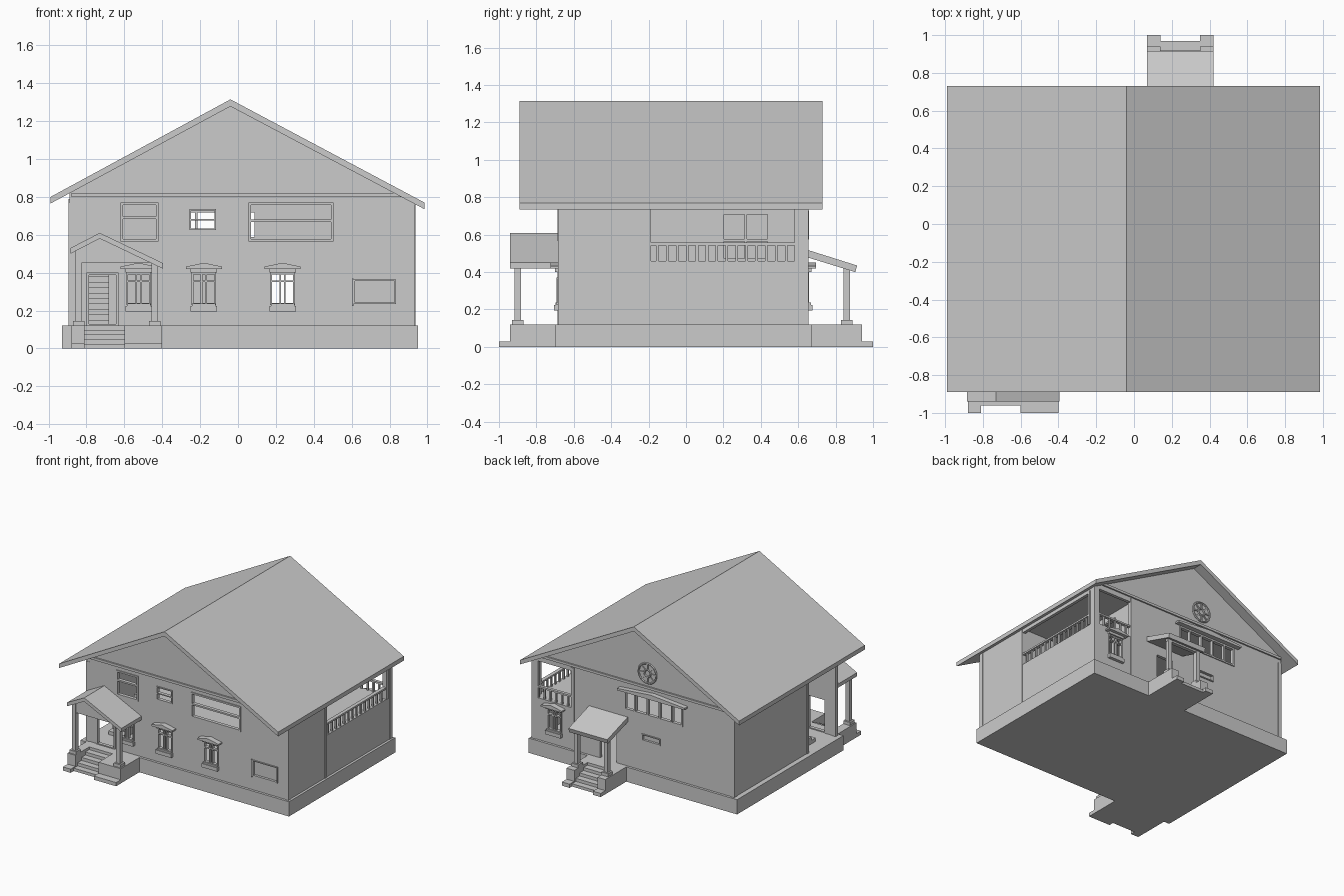
import bpy, bmesh, math
from mathutils import Matrix, Vector

if "Cube" in bpy.data.objects:
    bpy.data.objects.remove(bpy.data.objects["Cube"])

FRONT, BACK, LEFT, RIGHT = -0.68, 0.65, -0.89, 0.93
FLOOR, TOP, T = 0.12, 0.775, 0.025


def finish(name, bm):
    bmesh.ops.recalc_face_normals(bm, faces=bm.faces)
    me = bpy.data.meshes.new(name)
    bm.to_mesh(me)
    bm.free()
    ob = bpy.data.objects.new(name, me)
    bpy.context.collection.objects.link(ob)
    return ob


def boxes(name, items):
    """One object from boxes (x0, x1, y0, y1, z0, z1)."""
    bm = bmesh.new()
    for x0, x1, y0, y1, z0, z1 in items:
        m = Matrix.Translation(((x0 + x1) / 2, (y0 + y1) / 2, (z0 + z1) / 2))
        m = m @ Matrix.Diagonal((abs(x1 - x0), abs(y1 - y0), abs(z1 - z0), 1))
        bmesh.ops.create_cube(bm, size=1, matrix=m)
    return finish(name, bm)


def prism(name, pts, a, b, axis='y'):
    """Profile (u, z) extruded along y or x from a to b."""
    bm = bmesh.new()
    co = (lambda u, z: (u, a, z)) if axis == 'y' else (lambda u, z: (a, u, z))
    f = bm.faces.new([bm.verts.new(co(*p)) for p in pts])
    r = bmesh.ops.extrude_face_region(bm, geom=[f])
    d = Vector((0, b - a, 0)) if axis == 'y' else Vector((b - a, 0, 0))
    bmesh.ops.translate(bm, vec=d, verts=[v for v in r['geom'] if isinstance(v, bmesh.types.BMVert)])
    return finish(name, bm)


def wall(name, axis, pos, thick, u0, u1, z0, z1, holes=()):
    """Wall plane with rectangular openings (u0, u1, z0, z1), extruded by thick."""
    us = sorted({u0, u1, *[h[0] for h in holes], *[h[1] for h in holes]})
    zs = sorted({z0, z1, *[h[2] for h in holes], *[h[3] for h in holes]})
    bm = bmesh.new()
    for ua, ub in zip(us, us[1:]):
        for za, zb in zip(zs, zs[1:]):
            cu, cz = (ua + ub) / 2, (za + zb) / 2
            if any(h[0] < cu < h[1] and h[2] < cz < h[3] for h in holes):
                continue
            q = [(ua, za), (ub, za), (ub, zb), (ua, zb)]
            bm.faces.new([bm.verts.new((u, pos, z) if axis == 'y' else (pos, u, z)) for u, z in q])
    bmesh.ops.remove_doubles(bm, verts=bm.verts, dist=1e-5)
    r = bmesh.ops.extrude_face_region(bm, geom=bm.faces[:])
    d = (0, thick, 0) if axis == 'y' else (thick, 0, 0)
    bmesh.ops.translate(bm, vec=d, verts=[v for v in r['geom'] if isinstance(v, bmesh.types.BMVert)])
    return finish(name, bm)


def frame(name, axis, pos, s, u0, u1, z0, z1, verts=(), hors=(), w=0.013):
    """Window frame with bars; s is the outward sign."""
    a, b = pos - s * 0.02, pos + s * 0.008
    parts = [(u0, u0 + w, z0, z1), (u1 - w, u1, z0, z1), (u0, u1, z0, z0 + w), (u0, u1, z1 - w, z1)]
    parts += [(u - w / 2, u + w / 2, z0, z1) for u in verts]
    parts += [(u0, u1, z - w / 2, z + w / 2) for z in hors]
    y0, y1 = min(a, b), max(a, b)
    return boxes(name, [(p[0], p[1], y0, y1, p[2], p[3]) if axis == 'y' else
                        (y0, y1, p[0], p[1], p[2], p[3]) for p in parts])


def dressed_window(name, c, pos, s):
    """Ground floor window with sill, side trim and small pediment."""
    frame(name + "_frame", 'y', pos, s, c - .065, c + .065, .23, .40, [c - .012, c + .012], [.355], .01)
    boxes(name + "_sill", [(c - .07, c + .07, pos, pos + s * .025, .195, .225),
                           (c - .062, c + .062, pos, pos + s * .018, .225, .237),
                           (c - .07, c + .07, pos, pos + s * .02, .40, .42)])
    prism(name + "_pediment", [(c - .095, .42), (c + .095, .42), (c + .095, .432), (c, .452), (c - .095, .432)],
          pos, pos + s * .045)


# Foundation
boxes("foundation", [(-.93, .95, -.70, .67, 0, FLOOR)])

# Outer walls with openings
low = [-.525, -.18, .235]
win = lambda c: (c - .06, c + .06, .235, .395)
wall("front_wall", 'y', FRONT, T, LEFT, RIGHT, FLOOR, TOP,
     [win(c) for c in low] + [(-.79, -.64, FLOOR, .39), (-.61, -.43, .575, .765), (-.25, -.12, .63, .73),
                              (.065, .495, .575, .765), (.615, .83, .24, .36)])
wall("back_wall", 'y', BACK, -T, LEFT, RIGHT, FLOOR, TOP,
     [win(.73), (.17, .32, FLOOR, .40), (-.42, .09, .585, .72), (.58, .88, .46, .76), (-.22, -.065, .37, .415)])
wall("right_wall", 'x', RIGHT, -T, FRONT, BACK, FLOOR, .765, [(-.19, .60, .46, .735)])
wall("left_wall", 'x', LEFT, T, FRONT, BACK, FLOOR, TOP, [(-.65, -.30, FLOOR, .75)])

# Balcony inner walls, floors and ceiling
wall("balcony_side_wall", 'x', .56, -T, -.19, .63, .46, TOP, [(.19, .45, .46, .72)])
wall("balcony_end_wall", 'y', -.19, -T, .535, .92, .46, TOP)
boxes("upper_floor", [(-.55, .91, -.66, .63, .44, .46), (-.87, -.55, .1, .63, .44, .46)])
boxes("ceiling", [(-.88, .88, -.67, .64, .77, .785)])
frame("balcony_door_frame", 'x', .56, 1, .19, .45, .46, .72, [.32], [.57])

# Gables and roof
gable = [(LEFT, TOP), (.92, TOP), (-.04, 1.285), (LEFT, .83)]
prism("front_gable", gable, FRONT, FRONT + T)
prism("back_gable", gable, BACK, BACK - T)
prism("roof", [(-.99, .765), (-.99, .80), (-.04, 1.315), (.985, .77), (.985, .735), (-.04, 1.278)], -.89, .73)
boxes("gable_bands", [(-.88, .86, FRONT - .012, FRONT, .80, .82), (-.88, .86, BACK, BACK + .012, .80, .82)])

# Corner and wall posts
boxes("corner_posts", [(x - .016, x + .016, y - .016, y + .016, FLOOR, .77)
                       for x in (LEFT + .012, RIGHT - .012) for y in (FRONT + .012, BACK - .012)])
boxes("wall_posts", [(.90, RIGHT + .006, -.213, -.187, FLOOR, .76), (.90, RIGHT + .006, .58, .60, .46, .75),
                     (LEFT - .006, -.86, -.305, -.28, FLOOR, .79), (.553, .58, .62, BACK + .006, FLOOR, .79)])

# Balcony railing
rail = [(.90, .93, -.19, .60, .543, .557), (.58, .88, .625, .65, .543, .557)]
rail += [(.908, .922, y, y + .014, .46, .55) for y in [-.16 + .053 * i for i in range(15)]]
rail += [(x, x + .014, .631, .645, .46, .55) for x in [.61 + .053 * i for i in range(6)]]
boxes("balcony_railing", rail)

# Windows
for i, c in enumerate(low):
    dressed_window("front_window_%d" % (i + 1), c, FRONT, -1)
dressed_window("back_window", .73, BACK, 1)
frame("upper_left_window", 'y', FRONT, -1, -.62, -.42, .565, .77, [], [.69])
frame("upper_small_window", 'y', FRONT, -1, -.255, -.115, .625, .735, [], [.68], .008)
frame("upper_wide_window", 'y', FRONT, -1, .055, .505, .565, .77, [], [.675])
frame("low_side_window", 'y', FRONT, -1, .61, .835, .235, .365, w=.008)
boxes("low_side_panel", [(.615, .83, FRONT + .012, FRONT + .02, .24, .36), (.602, .609, FRONT - .012, FRONT, .225, .37)])
frame("back_long_window", 'y', BACK, 1, -.43, .10, .575, .73, [-.33, -.22, -.11, 0])
prism("back_long_window_cap", [(-.47, .735), (.14, .735), (.14, .75), (-.165, .775), (-.47, .75)], BACK, BACK + .04)
frame("back_vent", 'y', BACK, 1, -.225, -.06, .365, .42, w=.008)
boxes("back_vent_panel", [(-.22, -.065, .633, .64, .37, .415)])
frame("door_frame", 'y', FRONT, -1, -.80, -.63, .115, .40)

# Round gable window: rims and spokes
for nm, r in (("round_window_rim", .08), ("round_window_hub", .028)):
    bpy.ops.mesh.primitive_torus_add(major_radius=r, minor_radius=.008, major_segments=24, minor_segments=6,
                                     location=(-.11, BACK + .004, .925), rotation=(math.pi / 2, 0, 0))
    bpy.context.object.name = nm
    bpy.ops.object.shade_smooth_by_angle()
for i in range(8):
    a = i * math.pi / 4
    ob = boxes("round_window_spoke_%d" % i, [(.028, .08, -.005, .008, -.005, .005)])
    ob.location, ob.rotation_euler = (-.11, BACK, .925), (0, a, 0)


# Porch bases with steps between two side blocks
def porch_base(name, s, x0, x1, a, b, wall_y, edge, end, step_end):
    items = []
    for p, q in ((x0, a), (b, x1)):
        items += [(p, q, s * wall_y, s * edge, 0, FLOOR), (p, q, s * edge, s * end, 0, .03)]
    items.append((a, b, s * wall_y, s * (step_end - .20), 0, FLOOR))
    for i in range(4):
        y = step_end - .20 + i * .05
        items.append((a, b, s * y, s * (y + .05), 0, .098 - i * .025))
    return boxes(name, items)


def columns(name, xs, y, tops):
    items = []
    for x, t in zip(xs, tops):
        items += [(x - .03, x + .03, y - .03, y + .03, FLOOR, .145), (x - .017, x + .017, y - .017, y + .017, .145, t)]
    return boxes(name, items)


porch_base("front_porch_base", -1, -.88, -.40, -.81, -.60, .69, .94, 1, .96)
porch_base("back_porch_base", 1, .07, .42, .14, .35, .66, .94, 1, .97)
columns("front_porch_columns", (-.84, -.44), -.90, (.53, .46))
columns("back_porch_columns", (.11, .38), .86, (.43, .43))

# Porch roofs
prism("front_porch_roof", [(-.885, .50), (-.885, .53), (-.73, .61), (-.395, .45), (-.395, .42), (-.73, .58)], -.94, -.67)
prism("front_porch_gable", [(-.83, .455), (-.42, .455), (-.42, .44), (-.73, .585), (-.83, .53)][0:2]
      + [(-.47, .46), (-.73, .585), (-.83, .535)], -.915, -.895)
boxes("front_porch_beams", [(-.855, -.825, -.91, -.68, .48, .52), (-.455, -.425, -.91, -.68, .425, .45)])
prism("back_porch_roof", [(.645, .48), (.645, .52), (.915, .435), (.905, .40)], .07, .42, 'x')
boxes("back_porch_beam", [(.09, .40, .845, .875, .395, .425)])

# Interior stair seen through the door and the open side
boxes("inner_stair", [(-.82, -.68, -.50 + i * .055, .12, FLOOR + i * .029, FLOOR + (i + 1) * .029) for i in range(11)])
